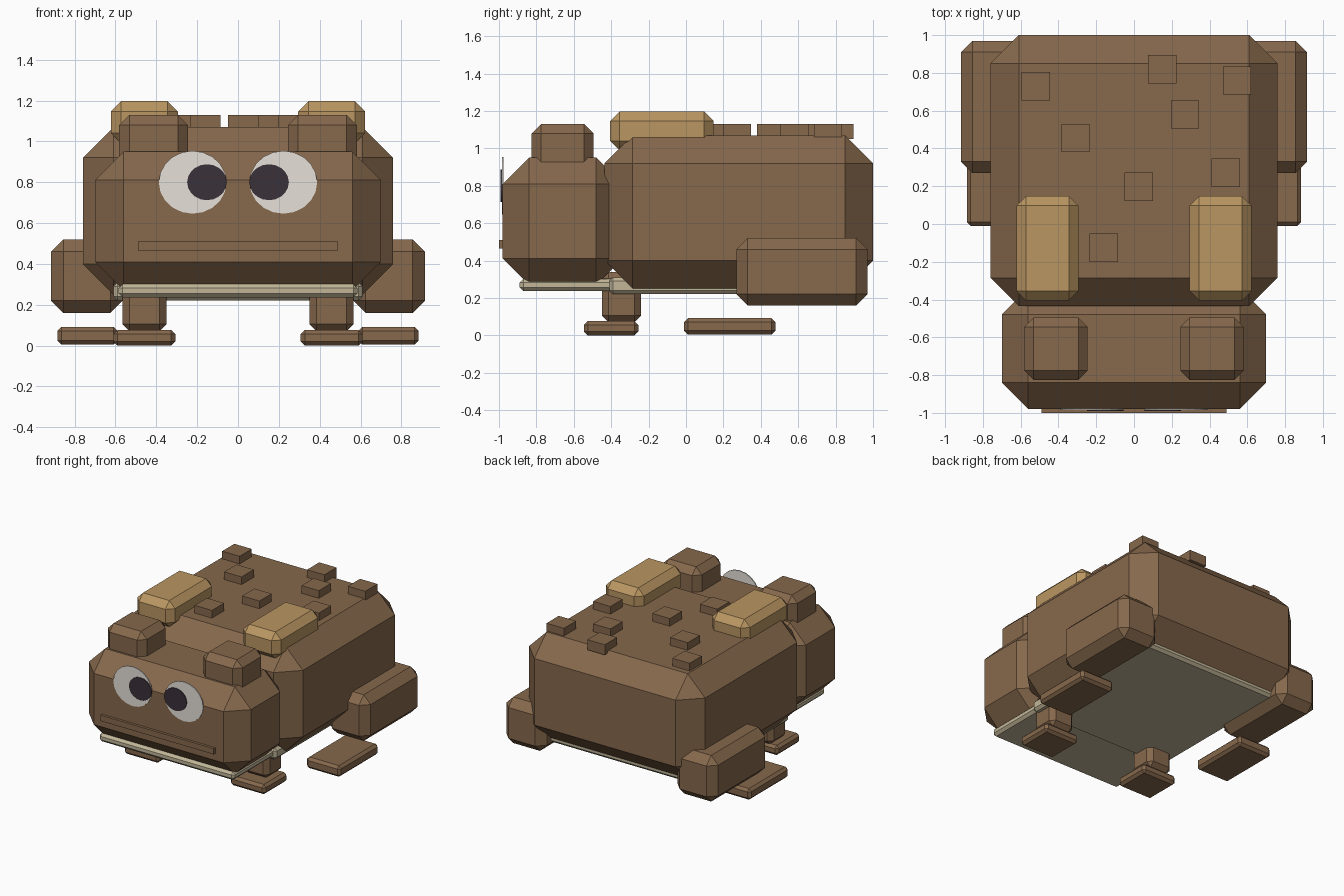
import bpy, bmesh, math
from mathutils import Matrix

if "Cube" in bpy.data.objects:
    bpy.data.objects.remove(bpy.data.objects["Cube"])


def material(name, r, g, b):
    m = bpy.data.materials.new(name)
    lin = [(c / 255 / 12.92 if c < 11 else ((c / 255 + 0.055) / 1.055) ** 2.4) for c in (r, g, b)]
    m.diffuse_color = (*lin, 1)
    m.use_nodes = True
    m.node_tree.nodes["Principled BSDF"].inputs["Base Color"].default_value = m.diffuse_color
    return m


BROWN = material("skin brown", 134, 104, 76)
TAN = material("gland tan", 186, 150, 98)
CREAM = material("belly cream", 194, 182, 152)
WHITE = material("eye white", 230, 225, 217)
DARK = material("pupil dark", 58, 49, 58)


def finish(name, bm, mat):
    bmesh.ops.recalc_face_normals(bm, faces=bm.faces[:])
    me = bpy.data.meshes.new(name)
    bm.to_mesh(me)
    bm.free()
    me.materials.append(mat)
    ob = bpy.data.objects.new(name, me)
    bpy.context.collection.objects.link(ob)
    return ob


def box(name, xs, ys, zs, mat, bevel=0.0):
    """Box between the given limits with one-step chamfered edges."""
    bm = bmesh.new()
    bmesh.ops.create_cube(bm, size=1)
    for v in bm.verts:
        v.co = [lim[0] if c < 0 else lim[1] for c, lim in zip(v.co, (xs, ys, zs))]
    if bevel:
        bmesh.ops.bevel(bm, geom=bm.edges[:], offset=bevel, segments=1, affect='EDGES')
    return finish(name, bm, mat)


def pair(name, xs, ys, zs, mat, bevel):
    """The same box on both sides of x = 0."""
    box(name + "_right", xs, ys, zs, mat, bevel)
    box(name + "_left", (-xs[1], -xs[0]), ys, zs, mat, bevel)


def disc(name, x, y, z, rx, rz, mat):
    """Thin upright oval plate facing the front."""
    bm = bmesh.new()
    bmesh.ops.create_cone(bm, cap_ends=True, segments=20, radius1=1, radius2=1, depth=0.008)
    bm.transform(Matrix.Translation((x, y, z)) @ Matrix.Diagonal((rx, 1, rz, 1))
                 @ Matrix.Rotation(math.pi / 2, 4, 'X'))
    return finish(name, bm, mat)


# Body and head
box("body", (-0.76, 0.76), (-0.435, 1.0), (0.25, 1.07), BROWN, 0.15)
box("head", (-0.70, 0.70), (-0.98, -0.34), (0.27, 0.95), BROWN, 0.14)
box("mouth", (-0.49, 0.49), (-1.0, -0.96), (0.465, 0.51), BROWN)

# Pale underside
box("belly", (-0.61, 0.61), (-0.41, 0.86), (0.22, 0.31), CREAM, 0.02)
box("chin", (-0.585, 0.585), (-0.89, -0.35), (0.236, 0.302), CREAM, 0.02)

# Eye bumps and back glands
pair("eye_bump", (0.245, 0.582), (-0.825, -0.495), (0.86, 1.13), BROWN, 0.05)
pair("gland", (0.295, 0.622), (-0.405, 0.147), (0.99, 1.197), TAN, 0.05)

# Legs and feet
pair("hind_leg", (0.565, 0.915), (0.27, 0.97), (0.16, 0.52), BROWN, 0.06)
pair("hind_foot", (0.59, 0.885), (-0.01, 0.478), (0.005, 0.092), BROWN, 0.02)
pair("front_leg", (0.35, 0.566), (-0.45, -0.24), (0.07, 0.34), BROWN, 0.035)
pair("front_foot", (0.307, 0.61), (-0.545, -0.255), (0.0, 0.076), BROWN, 0.02)

# Painted eyes
for side, s in (("right", 1), ("left", -1)):
    disc("eye_" + side, s * 0.222, -0.981, 0.80, 0.166, 0.154, WHITE)
    disc("pupil_" + side, s * 0.152, -0.987, 0.80, 0.097, 0.088, DARK)

# Warts scattered on the back
warts = [(-0.52, 0.73), (0.15, 0.82), (0.545, 0.76), (0.27, 0.58),
         (-0.31, 0.455), (0.485, 0.272), (0.025, 0.197), (-0.16, -0.125)]
for i, (x, y) in enumerate(warts):
    box(f"wart_{i + 1}", (x - 0.075, x + 0.075), (y - 0.075, y + 0.075), (1.05, 1.13), BROWN)
